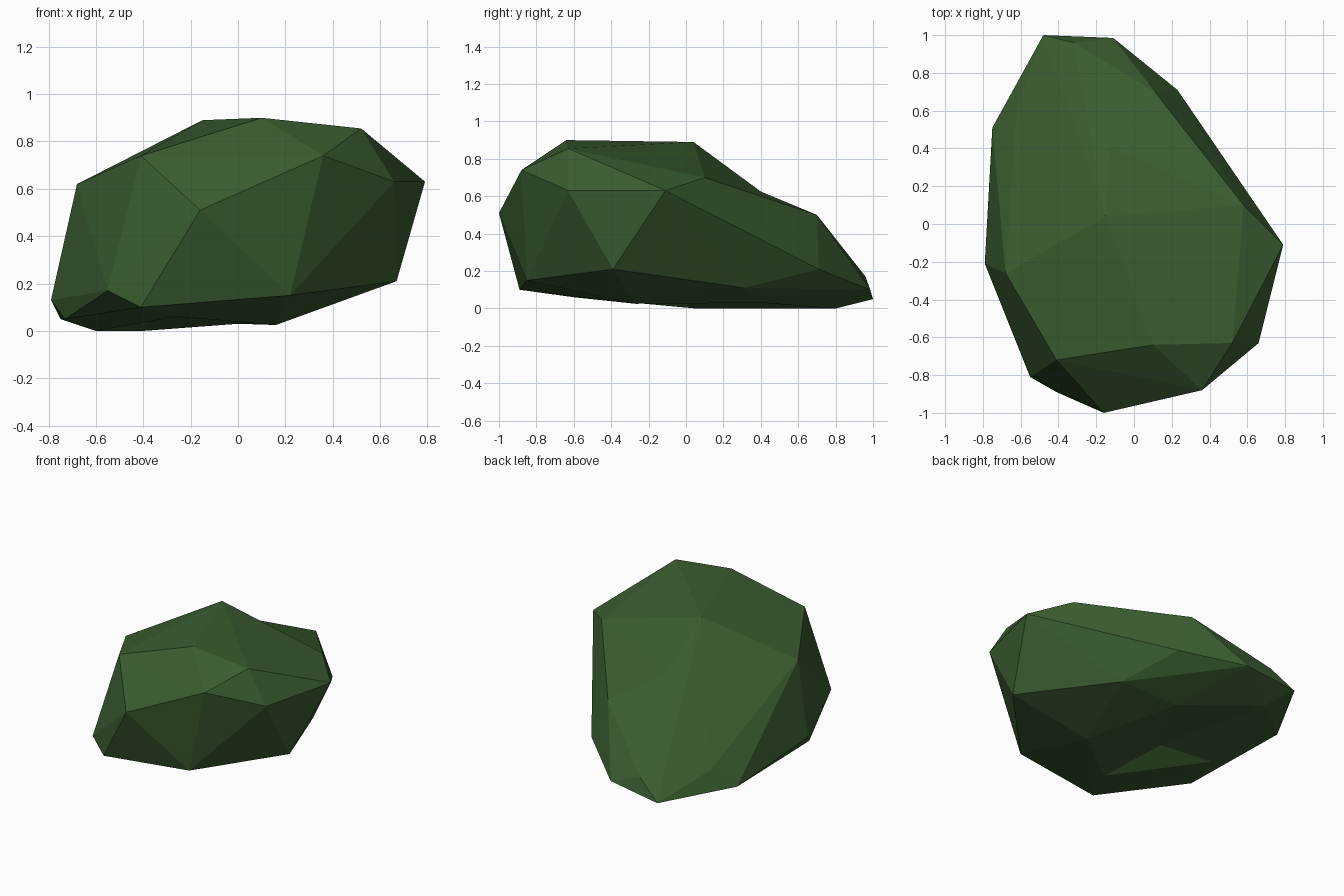
import bpy
import bmesh
from mathutils import Vector

# Remove the default cube only
default_cube = bpy.data.objects.get("Cube")
if default_cube:
    bpy.data.objects.remove(default_cube, do_unlink=True)


def make_material(name, colour):
    material = bpy.data.materials.new(name)
    material.use_nodes = True
    material.diffuse_color = colour
    for node in material.node_tree.nodes:
        if node.type == "BSDF_PRINCIPLED":
            node.inputs["Base Color"].default_value = colour
            node.inputs["Roughness"].default_value = 1
    return material


# Corners of the boulder, grouped by level from top to bottom
peak = (-.15, .04, .89)
east_shoulder = (.58, .10, .70)
back_ledge = (.11, .70, .50)
back_foot = (-.32, .96, .17)

crown = [peak, (.10, -.64, .90), (.52, -.63, .855)]
shoulders = [
    east_shoulder, back_ledge, (.36, -.88, .74), (-.41, -.72, .74),
    (.66, -.63, .63), (.79, -.11, .63), (-.68, -.26, .62), (-.16, -1, .51),
]
skirt = [
    back_foot, (.23, .71, .21), (.67, -.39, .21), (-.55, -.81, .17),
    (-.62, .62, .17), (.22, -.85, .15), (-.79, -.21, .13),
    (.36, .31, .11), (-.41, -.89, .10), (-.11, .985, .10),
]
rim = [(-.48, 1, .05), (-.75, .51, .05)]
underside = [
    (-.73, -.31, .05), (-.26, -.6, .06), (.16, -.27, .025),
    (0, .41, .03), (-.4, .8, 0), (-.6, .05, 0),
]

# Wrap the corners in a faceted shell
bm = bmesh.new()
for corner in crown + shoulders + skirt + rim + underside:
    bm.verts.new(corner)
bmesh.ops.convex_hull(bm, input=list(bm.verts))
loose = [v for v in bm.verts if not v.link_faces]
bmesh.ops.delete(bm, geom=loose, context="VERTS")


def nearest(corner):
    return min(bm.verts, key=lambda v: (v.co - Vector(corner)).length)


def hollow(corners, centre):
    """Merge the facets between these corners and sink them to a new centre."""
    border = {nearest(corner) for corner in corners}
    facets = [f for f in bm.faces if set(f.verts) <= border]
    merged = bmesh.ops.dissolve_faces(bm, faces=facets)["region"]
    for vert in bmesh.ops.poke(bm, faces=merged)["verts"]:
        vert.co = centre


# Shallow dips behind the peak and under the base
hollow([peak, east_shoulder, back_ledge, back_foot], (-.13, .40, .625))
hollow(underside, (-.33, -.13, .10))

bmesh.ops.recalc_face_normals(bm, faces=list(bm.faces))
for face in bm.faces:
    face.smooth = False

# Boulder object
mesh = bpy.data.meshes.new("boulder")
bm.to_mesh(mesh)
bm.free()
mesh.materials.append(make_material("mossy green", (.042, .107, .03, 1)))
boulder = bpy.data.objects.new("boulder", mesh)
bpy.context.collection.objects.link(boulder)
